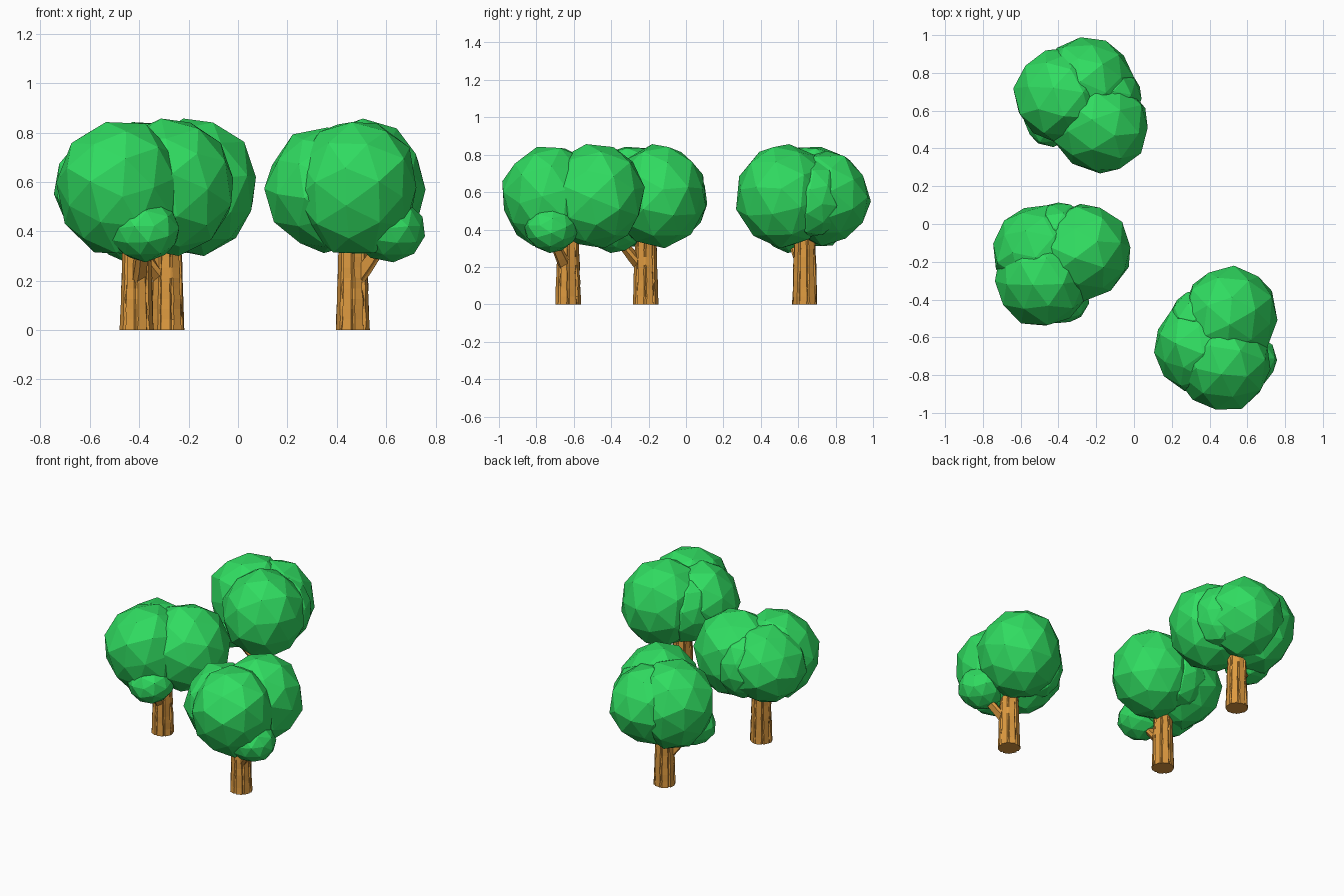
import bpy, bmesh, math, random
from mathutils import Vector, Matrix

if "Cube" in bpy.data.objects:
    bpy.data.objects.remove(bpy.data.objects["Cube"])


def material(name, color):
    m = bpy.data.materials.new(name)
    m.diffuse_color = (*color, 1)
    m.use_nodes = True
    m.node_tree.nodes["Principled BSDF"].inputs["Base Color"].default_value = m.diffuse_color
    return m


LEAF = material("leaf_green", (0.03, 0.72, 0.12))
BARK = material("bark_brown", (0.72, 0.32, 0.05))


def mesh_from(bm, name, mat):
    bmesh.ops.recalc_face_normals(bm, faces=bm.faces)
    me = bpy.data.meshes.new(name)
    bm.to_mesh(me)
    bm.free()
    me.materials.append(mat)
    return me


def clump(name, radii, seed):
    """Faceted leaf clump: a slightly irregular icosphere."""
    rng = random.Random(seed)
    bm = bmesh.new()
    bmesh.ops.create_icosphere(bm, subdivisions=2, radius=1)
    spin = Matrix.Rotation(rng.uniform(0, 6), 3, Vector((rng.random(), rng.random(), 1)))
    for v in bm.verts:
        p = (spin @ v.co) * rng.uniform(0.98, 1.06)
        v.co = Vector(p[i] * radii[i] for i in range(3))
    return mesh_from(bm, name, LEAF)


def limb(name, start, end, r0, r1, sides, rings, groove, seed):
    """Tapered limb whose columns of bark are split by narrow grooves."""
    rng = random.Random(seed)
    start, end = Vector(start), Vector(end)
    q = (end - start).to_track_quat('Z', 'Y')
    bm = bmesh.new()
    loops = []
    for j in range(rings + 1):
        t = j / rings
        loop = []
        for i in range(sides):
            cut = groove if i % 3 == 0 and rng.random() < 0.75 else 0
            r = (r0 + (r1 - r0) * t) * (1 - cut + rng.uniform(-0.03, 0.03))
            a = (i + (0.3 if i % 3 == 2 else -0.3 if i % 3 == 1 else 0)
                 + rng.uniform(-0.12, 0.12)) * 2 * math.pi / sides
            a -= (0.5 if i % 3 == 1 else -0.5 if i % 3 == 2 else 0) * math.pi / sides
            loop.append(bm.verts.new(start.lerp(end, t) + q @ Vector((r * math.cos(a), r * math.sin(a), 0))))
        loops.append(loop)
    for lo, hi in zip(loops, loops[1:]):
        for i in range(sides):
            k = (i + 1) % sides
            bm.faces.new((lo[i], lo[k], hi[k], hi[i]))
    bm.faces.new(loops[0][::-1])
    bm.faces.new(loops[-1])
    for v in loops[0]:
        v.co.z = max(v.co.z, 0)
    return mesh_from(bm, name, BARK)


# Parts of one tree: (mesh, offset from the trunk base)
parts = [
    (limb("trunk", (0, 0, 0), (0, 0, 0.38), 0.068, 0.056, 24, 9, 0.13, 3), (0, 0, 0)),
    (limb("branch", (0.02, -0.013, 0.20), (0.13, -0.085, 0.36), 0.034, 0.026, 9, 3, 0.1, 5), (0, 0, 0)),
    (clump("front_clump", (0.255, 0.255, 0.275), 1), (0.01, -0.10, 0.575)),
    (clump("back_clump", (0.25, 0.26, 0.275), 2), (0.04, 0.145, 0.575)),
    (clump("side_clump", (0.24, 0.24, 0.25), 4), (-0.11, -0.02, 0.57)),
    (clump("small_clump", (0.16, 0.16, 0.20), 6), (-0.12, 0.12, 0.56)),
    (clump("low_clump", (0.145, 0.145, 0.125), 7), (0.145, -0.09, 0.405)),
]

# Three trees, same design turned to different headings
for n, (x, y, turn) in enumerate([(0.465, -0.63, 0), (-0.41, -0.215, -48), (-0.285, 0.635, -120)], 1):
    place = Matrix.Translation((x, y, 0)) @ Matrix.Rotation(math.radians(turn), 4, 'Z')
    for me, offset in parts:
        ob = bpy.data.objects.new(f"tree_{n}_{me.name}", me)
        ob.matrix_world = place @ Matrix.Translation(offset)
        bpy.context.collection.objects.link(ob)
